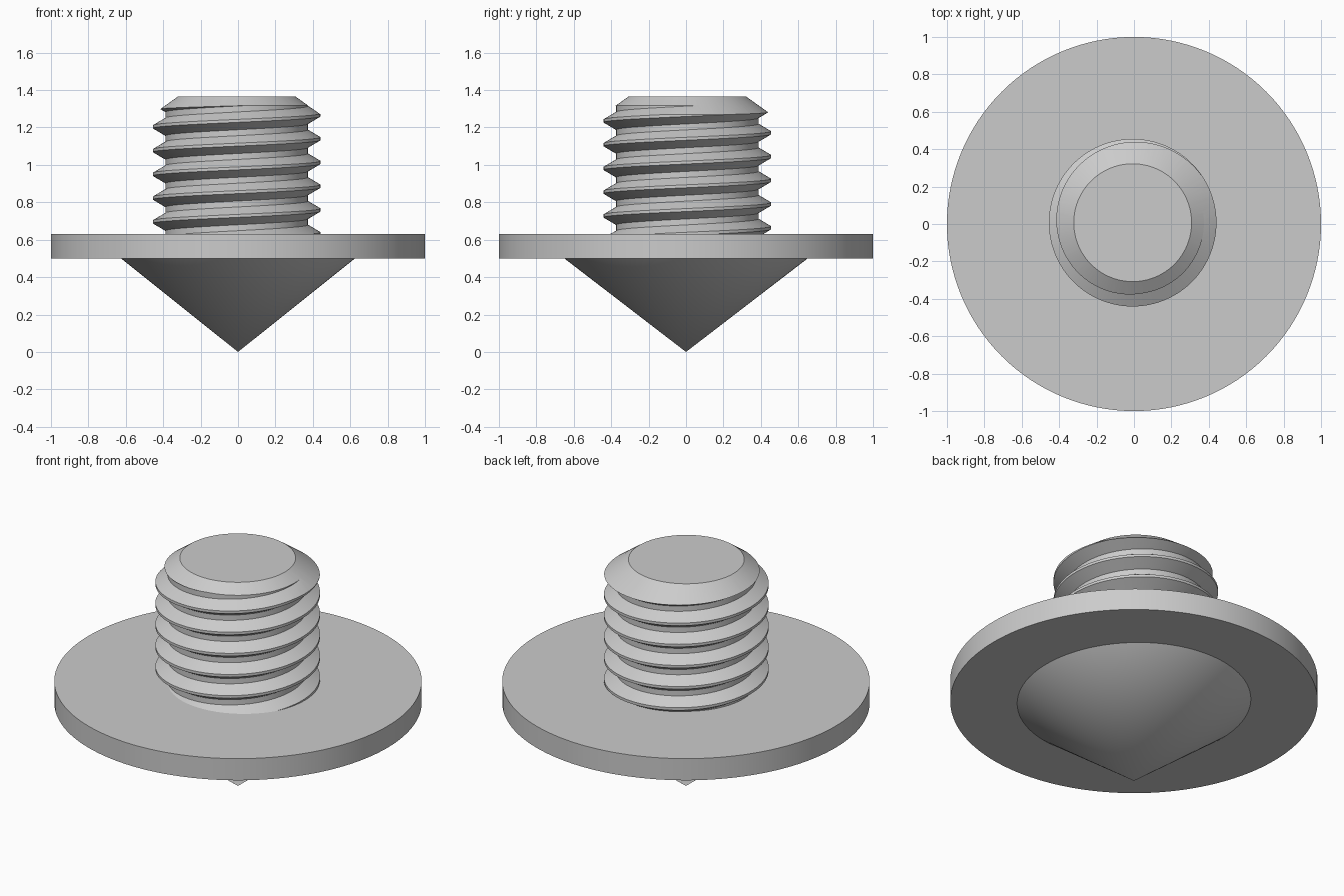
import bpy, bmesh, math

if "Cube" in bpy.data.objects:
    bpy.data.objects.remove(bpy.data.objects["Cube"])

# Single plain grey
grey = bpy.data.materials.new("grey")
grey.use_nodes = True
COLOR = (0.6, 0.6, 0.6, 1)
grey.diffuse_color = COLOR
grey.node_tree.nodes["Principled BSDF"].inputs["Base Color"].default_value = COLOR


def finish(name, bm):
    """Turn a bmesh into a named grey object."""
    bmesh.ops.recalc_face_normals(bm, faces=bm.faces)
    mesh = bpy.data.meshes.new(name)
    bm.to_mesh(mesh)
    bm.free()
    mesh.materials.append(grey)
    obj = bpy.data.objects.new(name, mesh)
    bpy.context.collection.objects.link(obj)
    return obj


def smooth(obj):
    bpy.ops.object.select_all(action='DESELECT')
    obj.select_set(True)
    bpy.context.view_layer.objects.active = obj
    bpy.ops.object.shade_smooth_by_angle(angle=math.radians(20))


def lathe(name, profile, sides, center=(0, 0), stretch=(1, 1)):
    """Revolve (radius, height) points about z; zero radius makes a tip."""
    bm = bmesh.new()
    rings = []
    for r, z in profile:
        count = sides if r else 1
        rings.append([bm.verts.new((
            center[0] + r * stretch[0] * math.cos(math.tau * i / sides),
            center[1] + r * stretch[1] * math.sin(math.tau * i / sides), z))
            for i in range(count)])
    for a, b in zip(rings, rings[1:]):
        for i in range(sides):
            j = (i + 1) % sides
            if len(a) == 1:
                bm.faces.new((a[0], b[j], b[i]))
            else:
                bm.faces.new((a[i], a[j], b[j], b[i]))
    for ring in (rings[0], rings[-1]):
        if len(ring) > 1:
            bm.faces.new(ring)
    return finish(name, bm)


# Flange disc and pointed cone beneath it
smooth(lathe("flange", [(1, 0.5), (1, 0.63)], 128))
smooth(lathe("cone_point", [(0, 0), (1, 0.505)], 96, stretch=(0.632, 0.657)))

# Threaded stud: right-handed helical sweep of a trapezoid tooth
SIDES, TURNS = 96, 9
PITCH, CREST, ROOT = 0.127, 0.448, 0.381
CENTER = (-0.007, 0.007)
FIRST_CREST = 1.267 - 7 * PITCH
tooth = [(ROOT, -0.375), (CREST, -0.0625), (CREST, 0.0625), (ROOT, 0.375)]

bm = bmesh.new()
grid = []
for i in range(SIDES):
    turn = i / SIDES
    column = []
    for k in range(TURNS + 1):
        for r, step in tooth:
            column.append(bm.verts.new((
                CENTER[0] + r * math.cos(math.tau * turn),
                CENTER[1] + r * math.sin(math.tau * turn),
                FIRST_CREST + PITCH * (k + step + turn))))
    grid.append(column)
rows = len(tooth) * TURNS
for i in range(SIDES):
    a, b = grid[i], grid[(i + 1) % SIDES]
    shift = len(tooth) if i == SIDES - 1 else 0
    for k in range(rows - 1):
        bm.faces.new((a[k], b[k + shift], b[k + shift + 1], a[k + 1]))
bmesh.ops.delete(bm, geom=[v for v in bm.verts if not v.link_faces], context='VERTS')

# Close both spiral ends with a fan to the axis
middle = FIRST_CREST + PITCH * TURNS / 2
open_edges = [e for e in bm.edges if e.is_boundary]
for above in (False, True):
    hub = bm.verts.new((*CENTER, FIRST_CREST + PITCH * (TURNS if above else 0)))
    for e in open_edges:
        if (e.verts[0].co.z > middle) == above:
            bm.faces.new((*e.verts, hub))
stud = finish("threaded_stud", bm)

# Trim the thread to length with a chamfered top
trim = lathe("stud_trim", [(0.595, 0.6), (0.595, 1.165), (0.315, 1.365)], SIDES, CENTER)
trim.hide_render = True
cut = stud.modifiers.new("trim", 'BOOLEAN')
cut.operation, cut.solver, cut.object = 'INTERSECT', 'EXACT', trim
bpy.context.view_layer.objects.active = stud
bpy.ops.object.modifier_apply(modifier=cut.name)
bpy.data.objects.remove(trim)
smooth(stud)
